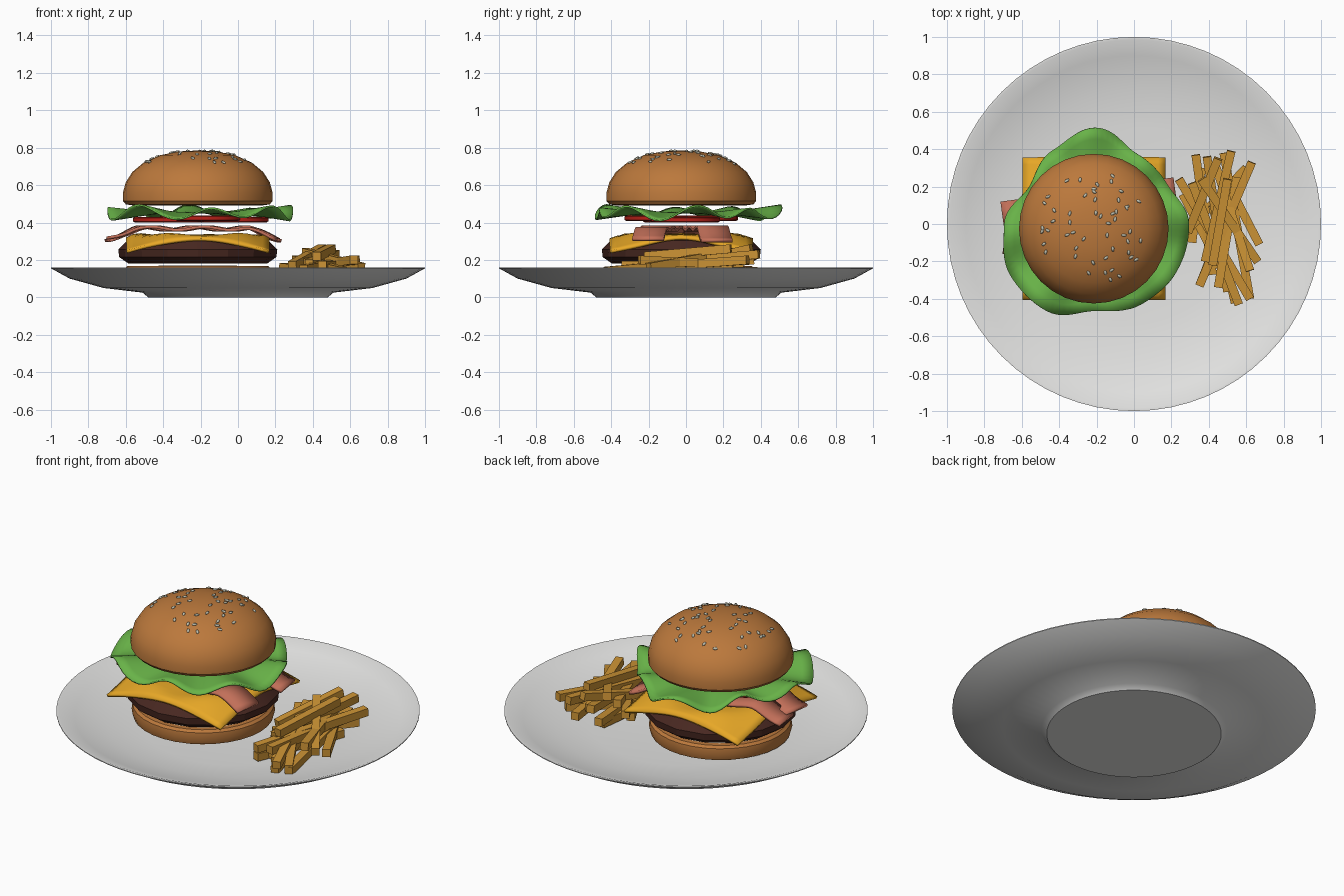
import bpy, bmesh, math, random
from mathutils import Vector, Matrix

if "Cube" in bpy.data.objects:
    bpy.data.objects.remove(bpy.data.objects["Cube"], do_unlink=True)
random.seed(4)
CX, CY = -0.215, -0.025  # burger centre


def material(name, r, g, b):
    m = bpy.data.materials.new(name)
    m.use_nodes = True
    m.diffuse_color = (r, g, b, 1)
    node = next(n for n in m.node_tree.nodes if n.type == 'BSDF_PRINCIPLED')
    node.inputs["Base Color"].default_value = (r, g, b, 1)
    node.inputs["Roughness"].default_value = 0.6
    return m


china = material("white china", 0.78, 0.78, 0.77)
crust = material("bun crust", 0.5, 0.19, 0.045)
crumb = material("bun crumb", 0.8, 0.68, 0.5)
meat = material("grilled meat", 0.065, 0.021, 0.015)
cheddar = material("cheddar", 0.8, 0.39, 0.02)
leaf = material("lettuce green", 0.14, 0.45, 0.065)
cured = material("bacon pink", 0.54, 0.16, 0.1)
red = material("tomato red", 0.48, 0.015, 0.009)
potato = material("fried potato", 0.6, 0.29, 0.035)
sesame = material("sesame", 0.52, 0.52, 0.42)


def finish(name, bm, mats, smooth=None, thickness=0):
    bmesh.ops.recalc_face_normals(bm, faces=bm.faces)
    mesh = bpy.data.meshes.new(name)
    bm.to_mesh(mesh)
    bm.free()
    for m in mats:
        mesh.materials.append(m)
    ob = bpy.data.objects.new(name, mesh)
    bpy.context.collection.objects.link(ob)
    if thickness:
        mod = ob.modifiers.new("thickness", 'SOLIDIFY')
        mod.thickness = thickness
        mod.offset = 0
    if smooth:
        bpy.ops.object.select_all(action='DESELECT')
        ob.select_set(True)
        bpy.context.view_layer.objects.active = ob
        bpy.ops.object.shade_smooth_by_angle(angle=math.radians(smooth))
    return ob


def lathe(name, profile, segs, mats, centre=(CX, CY), smooth=35, bands=()):
    """Revolve (radius, z) points; bands lists profile spans using the second material."""
    bm = bmesh.new()
    rings = []
    for r, z in profile:
        n = segs if r > 0 else 1
        rings.append([bm.verts.new((centre[0] + r * math.cos(math.tau * i / n),
                                    centre[1] + r * math.sin(math.tau * i / n), z)) for i in range(n)])
    for k, (a, b) in enumerate(zip(rings, rings[1:])):
        for i in range(segs):
            j = (i + 1) % segs
            quad = [a[i % len(a)], a[j % len(a)], b[j % len(b)], b[i % len(b)]]
            f = bm.faces.new(list(dict.fromkeys(quad)))
            f.material_index = int(k in bands)
    return finish(name, bm, mats, smooth)


def sheet(name, nu, nv, point, mat, thickness, smooth=40, closed=False):
    """Grid surface from point(u, v), u and v in 0..1; closed wraps u."""
    bm = bmesh.new()
    cols = nu if closed else nu + 1
    g = [[bm.verts.new(point(i / nu, j / nv)) for j in range(nv + 1)] for i in range(cols)]
    for i in range(nu):
        for j in range(nv):
            k = (i + 1) % cols
            bm.faces.new((g[i][j], g[k][j], g[k][j + 1], g[i][j + 1]))
    return finish(name, bm, [mat], smooth, thickness)


# Plate with a raised foot
lathe("plate", [(0, 0), (.48, 0), (.51, .025), (.72, .05), (.9, .1), (1, .155), (1, .16),
                (.985, .16), (.9, .128), (.72, .088), (.52, .066), (0, .066)],
      64, [china], centre=(0, 0))

# Buns: crust outside, pale crumb on the cut faces
lathe("bottom_bun", [(0, .068), (.35, .068), (.385, .085), (.395, .12), (.39, .155),
                     (.375, .168), (.345, .168), (0, .17)], 32, [crust, crumb], bands=(6,))
dome = [(.4, .515), (.4, .56), (.385, .615), (.35, .67), (.29, .72), (.2, .76), (.1, .78), (0, .785)]
lathe("top_bun", [(0, .492), (.35, .492), (.385, .497)] + dome, 32, [crust, crumb], bands=(0,))

# Patty
lathe("patty", [(0, .18), (.37, .18), (.42, .215), (.425, .255), (.375, .305), (0, .312)],
      16, [meat], smooth=20)


# Cheese slice drooping at its corners
def cheese_point(u, v):
    x, y = (u - .5) * .76, (v - .5) * .76
    r = math.hypot(x, y)
    drop = max(0, r - .33) * .42
    ripple = .008 * math.sin(17 * x + 1) * math.cos(13 * y) * min(1, r / .3)
    return (CX + x, CY + y, .328 - drop + ripple)


sheet("cheese_slice", 20, 20, cheese_point, cheddar, .016)


# Two wavy bacon strips
def bacon(name, y, yaw, half, phase):
    def point(u, v):
        s, t = (u * 2 - 1) * half, (v - .5) * .17
        x = s * math.cos(yaw) - t * math.sin(yaw)
        yy = s * math.sin(yaw) + t * math.cos(yaw)
        z = .368 + .009 * math.sin(s * 22 + phase) - max(0, abs(s) - .3) * .36
        return (-.24 + x, y + yy, z)
    sheet(name, 32, 2, point, cured, .016)


bacon("bacon_front", -.14, math.radians(-8), .455, 0)
bacon("bacon_back", .1, math.radians(8), .465, 1.5)

# Tomato slices
for i in range(4):
    a = math.radians(10 + 90 * i)
    z = .4 + .008 * (i % 2)
    lathe("tomato_slice_%d" % (i + 1), [(0, z), (.175, z), (.185, z + .006), (.185, z + .024),
                                        (.175, z + .03), (0, z + .03)], 24, [red],
          centre=(CX + .015 + .18 * math.cos(a), CY + .12 * math.sin(a)))

# Ruffled lettuce leaf, edge radius given every thirty degrees
EDGE = [.5, .44, .44, .52, .46, .41, .49, .53, .53, .46, .49, .5]


def lettuce_point(u, v):
    k = u * len(EDGE)
    i, f = int(k) % len(EDGE), k % 1
    f = (1 - math.cos(f * math.pi)) / 2
    edge = EDGE[i] * (1 - f) + EDGE[(i + 1) % len(EDGE)] * f
    r = .04 + (edge - .04) * v
    a = u * math.tau
    wave = math.sin(8 * a + .6) + .3 * math.sin(5 * a)
    z = .452 + .032 * wave * max(0, (v - .45) / .55)
    return (-.205 + r * math.cos(a), -.005 + r * math.sin(a), z)


sheet("lettuce", 96, 8, lettuce_point, leaf, .01, closed=True)

# Sesame seeds scattered on the crown
bm = bmesh.new()
for n in range(52):
    r, a = .3 * math.sqrt(random.uniform(.02, 1)), random.uniform(0, math.tau)
    for (r0, z0), (r1, z1) in zip(dome, dome[1:]):
        if r1 <= r <= r0:
            z = z0 + (z1 - z0) * (r - r0) / (r1 - r0)
            normal = Vector(((z1 - z0) * math.cos(a), (z1 - z0) * math.sin(a), r0 - r1))
            break
    place = Matrix.Translation((CX + r * math.cos(a), CY + r * math.sin(a), z + .002))
    turn = normal.to_track_quat('Z', 'Y').to_matrix().to_4x4()
    spin = Matrix.Rotation(random.uniform(0, math.tau), 4, 'Z')
    bmesh.ops.create_icosphere(bm, subdivisions=1, radius=1,
                               matrix=place @ turn @ spin @ Matrix.Diagonal((.016, .009, .007, 1)))
finish("sesame_seeds", bm, [sesame], 60)

# Heap of fries: back end (x, y, z) to front end (x, y, z)
FRIES = [
    (.63, .33, .2, .35, -.33, .15), (.33, .37, .14, .42, -.27, .1), (.39, .36, .2, .5, -.36, .12),
    (.52, .39, .23, .38, -.2, .18), (.24, .24, .16, .62, -.4, .12), (.26, .16, .11, .5, -.3, .11),
    (.48, .38, .14, .62, -.4, .11), (.36, .24, .24, .66, -.2, .16), (.5, .22, .12, .67, -.11, .12),
    (.31, .22, .2, .56, -.43, .14), (.6, .3, .14, .27, -.05, .12), (.56, .2, .1, .35, -.33, .1),
    (.42, .1, .16, .54, -.42, .1), (.55, .25, .17, .45, -.34, .17), (.45, .35, .26, .29, -.04, .17),
    (.44, .3, .17, .62, -.25, .2), (.36, .3, .1, .31, -.1, .1), (.5, .24, .26, .42, -.22, .22),
]
for i, f in enumerate(FRIES):
    back, front = Vector(f[:3]), Vector(f[3:])
    d = back - front
    bm = bmesh.new()
    bmesh.ops.create_cube(bm, size=1, matrix=Matrix.Translation((back + front) / 2)
                          @ d.to_track_quat('Y', 'Z').to_matrix().to_4x4()
                          @ Matrix.Diagonal((.046, d.length, .046, 1)))
    finish("fry_%d" % (i + 1), bm, [potato])
